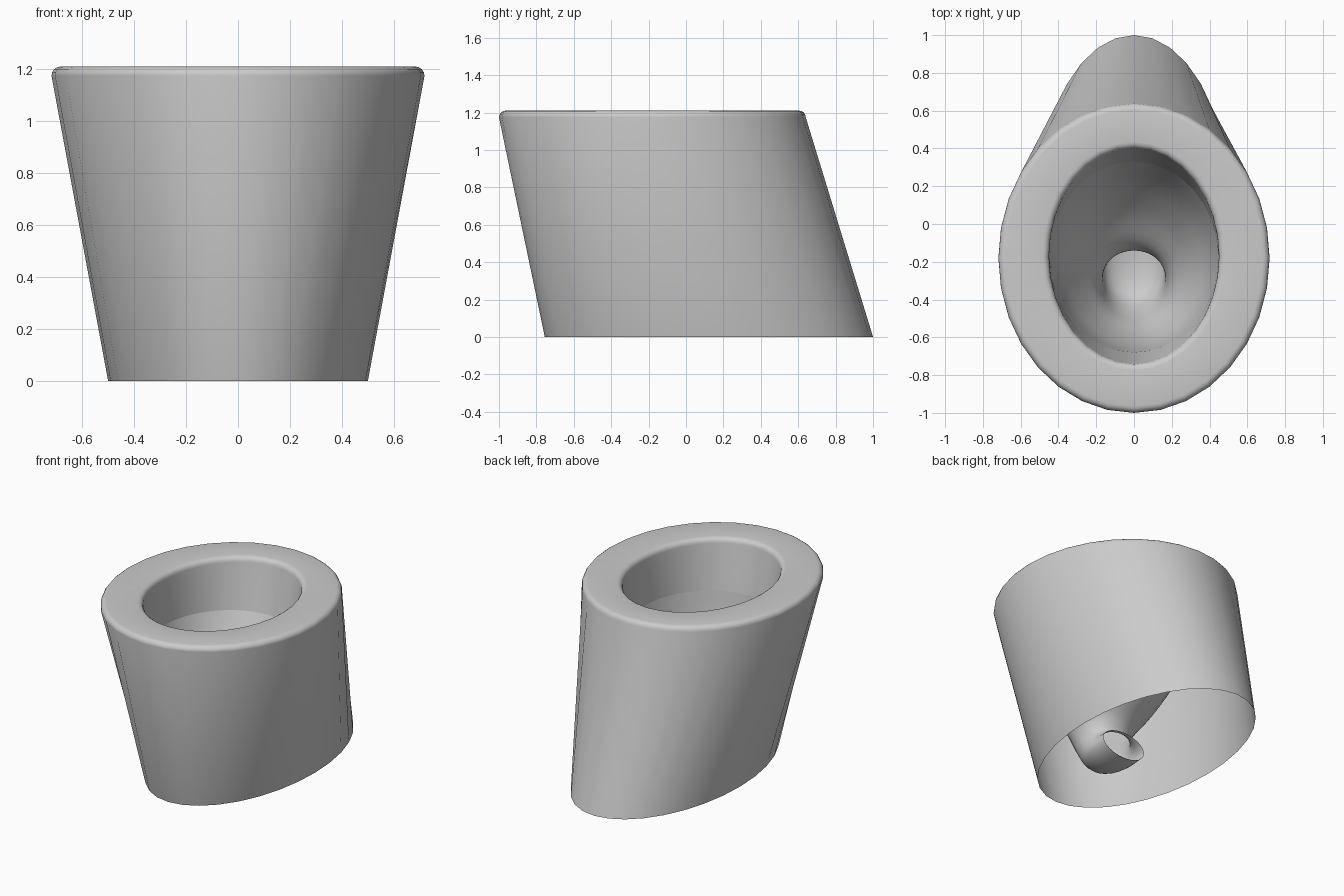
import bpy, bmesh, math
from mathutils import Vector

cube = bpy.data.objects.get("Cube")
if cube:
    bpy.data.objects.remove(cube, do_unlink=True)

SIDES = 32
COLOUR = (0.6, 0.6, 0.6, 1)

ceramic = bpy.data.materials.new("grey ceramic")
ceramic.use_nodes = True
ceramic.diffuse_color = COLOUR
ceramic.node_tree.nodes["Principled BSDF"].inputs["Base Color"].default_value = COLOUR


def smooth_sections(sections, steps):
    """Add in-between sections along a Catmull-Rom curve."""
    pts = [Vector(s) for s in sections]
    out = []
    for i in range(len(pts) - 1):
        a, b = pts[max(i - 1, 0)], pts[i]
        c, d = pts[i + 1], pts[min(i + 2, len(pts) - 1)]
        for k in range(steps):
            t = k / steps
            out.append(0.5 * (2 * b + (c - a) * t + (2 * a - 5 * b + 4 * c - d) * t**2
                              + (3 * b - a - 3 * c + d) * t**3))
    return out + [pts[-1]]


def loft(name, sections):
    """Skin elliptical rings given as half width, front y, front z, back y, back z."""
    bm = bmesh.new()
    rings = []
    for rx, yf, zf, yb, zb in sections:
        ring = []
        for i in range(SIDES):
            a = math.tau * i / SIDES
            s = math.sin(a)
            ring.append(bm.verts.new((rx * math.cos(a),
                                      (yb + yf) / 2 + s * (yb - yf) / 2,
                                      (zb + zf) / 2 + s * (zb - zf) / 2)))
        rings.append(ring)
    for low, high in zip(rings, rings[1:]):
        for i in range(SIDES):
            j = (i + 1) % SIDES
            bm.faces.new((low[i], low[j], high[j], high[i]))
    mesh = bpy.data.meshes.new(name)
    bm.to_mesh(mesh)
    bm.free()
    mesh.materials.append(ceramic)
    obj = bpy.data.objects.new(name, mesh)
    bpy.context.collection.objects.link(obj)
    bpy.ops.object.select_all(action="DESELECT")
    obj.select_set(True)
    bpy.context.view_layer.objects.active = obj
    bpy.ops.object.shade_smooth_by_angle(angle=math.radians(40))
    return obj


def rounded_edge(rx, yf, yb, z, r, start, end):
    """Level rings around a quarter-round edge; rx, yf and yb are its centre line."""
    rings = []
    for k in range(5):
        a = math.radians(start + (end - start) * k / 4)
        out, up = r * math.cos(a), r * math.sin(a)
        rings.append((rx + out, yf - out, z + up, yb + out, z + up))
    return rings


# Open-bottomed leaning pedestal, rounded rim and the straight inner wall
r = 0.035
foot = [(0.5, -0.755, 0, 1, 0)]
outer_edge = rounded_edge(0.718 - r, -1 + r, 0.64 - r, 1.21 - r, r, 0, 90)
inner_edge = rounded_edge(0.45 + r, -0.74 - r, 0.4 + r, 1.21 - r, r, 90, 180)
ledge = (0.445, -0.68, 0.87, 0.33, 0.87)
loft("pedestal_and_rim", foot + outer_edge + inner_edge + [ledge])

# Basin narrowing into a drain that turns towards the back
basin = [
    ledge,
    (0.39, -0.65, 0.64, 0.22, 0.66),
    (0.29, -0.59, 0.43, 0.06, 0.46),
    (0.2, -0.52, 0.27, -0.08, 0.34),
    (0.17, -0.46, 0.15, -0.13, 0.27),
    (0.165, -0.38, 0.05, -0.14, 0.23),
    (0.165, -0.25, 0.02, -0.12, 0.21),
    (0.165, -0.1, 0.03, -0.1, 0.21),
]
loft("basin_and_drain", smooth_sections(basin, 3))
